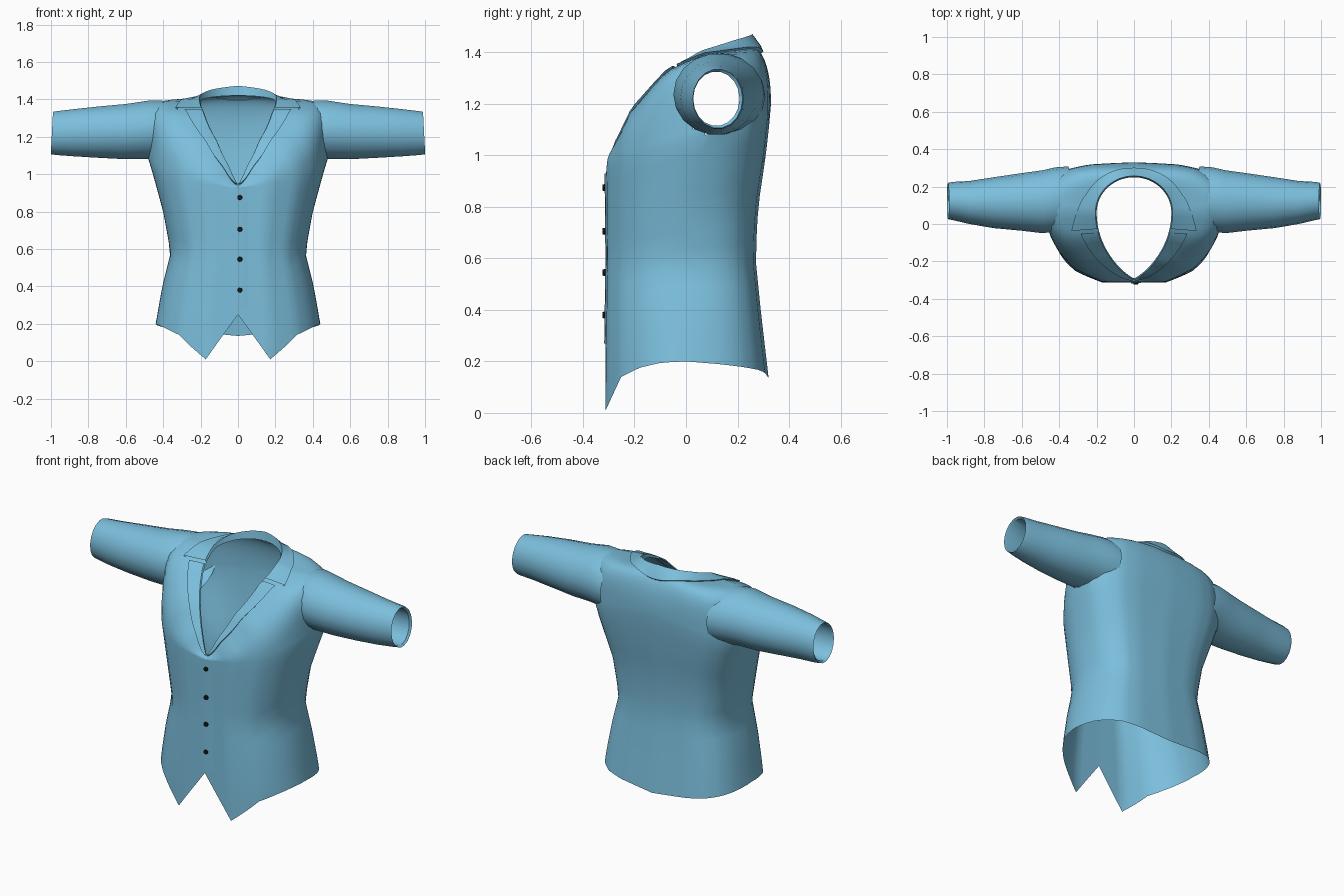
import bpy, bmesh, math
from mathutils import Vector

if "Cube" in bpy.data.objects:
    bpy.data.objects.remove(bpy.data.objects["Cube"])


def material(name, color):
    m = bpy.data.materials.new(name)
    m.use_nodes = True
    m.diffuse_color = color
    m.node_tree.nodes["Principled BSDF"].inputs["Base Color"].default_value = color
    return m


BLUE = material("blue cloth", (0.2, 0.52, 0.72, 1))
BLACK = material("black button", (0.01, 0.01, 0.01, 1))


def interp(table, v):
    """Piecewise linear lookup in a list of (key, value)."""
    if v <= table[0][0]:
        return table[0][1]
    for (a, p), (b, q) in zip(table, table[1:]):
        if v <= b:
            return p + (q - p) * (v - a) / (b - a)
    return table[-1][1]


def finish(name, bm, mat, angle=40):
    mesh = bpy.data.meshes.new(name)
    bm.to_mesh(mesh)
    bm.free()
    obj = bpy.data.objects.new(name, mesh)
    bpy.context.collection.objects.link(obj)
    mesh.materials.append(mat)
    bpy.ops.object.select_all(action="DESELECT")
    obj.select_set(True)
    bpy.context.view_layer.objects.active = obj
    bpy.ops.object.shade_smooth_by_angle(angle=math.radians(angle))
    return obj


def loft(rows, closed=False):
    """Skin a list of equally long point rows with quads."""
    bm = bmesh.new()
    grid = [[bm.verts.new(p) for p in row] for row in rows]
    for lo, hi in zip(grid, grid[1:]):
        n = len(lo)
        for i in range(n if closed else n - 1):
            j = (i + 1) % n
            bm.faces.new((lo[i], lo[j], hi[j], hi[i]))
    bmesh.ops.remove_doubles(bm, verts=bm.verts, dist=0.0005)
    bmesh.ops.recalc_face_normals(bm, faces=bm.faces)
    return bm


# Body measurements by height
WIDTH = [(0, .45), (.2, .44), (.4, .405), (.58, .36), (.8, .4), (1, .455), (1.1, .485)]
FRONT = [(.1, -.315), (.6, -.308), (1, -.312)]
BACK = [(.1, .325), (.4, .29), (.6, .27), (.8, .28), (1, .31), (1.18, .33)]
CENTRE = [(.8, 0), (1.1, .08)]
# Outline fullness, hem, chest line and shoulder roundness by angle from the front
FULL = [(0, 1), (22.5, .99), (45, .8), (60, .58), (75, .31), (90, 0),
        (105, .42), (120, .7), (135, .88), (150, .96), (180, 1)]
HEM = [(0, .25), (22.5, .01), (45, .14), (60, .175), (75, .195), (90, .2), (180, .135)]
CHEST = [(0, .925), (45, .97), (90, 1.08), (135, 1.14), (180, 1.2)]
ROUND = [(0, 1), (25, .85), (50, .72), (80, .27), (105, .27), (140, .55), (180, .9)]
NECK_Z = [(-.29, .94), (-.26, 1.04), (-.19, 1.18), (-.06, 1.33), (.06, 1.39), (.25, 1.42)]


def body_point(t, z):
    c = interp(CENTRE, z)
    edge = interp(FRONT if t < 90 else BACK, z)
    return Vector((interp(WIDTH, z) * math.sin(math.radians(t)),
                   c + (edge - c) * interp(FULL, t), z))


def neck_point(t):
    a = math.radians(t)
    cos, sin = math.cos(a), max(0, math.sin(a))
    y = .06 - (.35 if cos > 0 else .19) * cos
    return Vector((.2 * sin ** (1.6 if cos > 0 else 1), y, interp(NECK_Z, y)))


def column(t):
    """Points from the hem, up the body and over the shoulder to the neckline."""
    hem, chest = interp(HEM, t), interp(CHEST, t)
    pts = [body_point(t, hem + (chest - hem) * i / 12) for i in range(13)]
    low, top, n = pts[-1], neck_point(t), 2 / interp(ROUND, t)
    for i in range(1, 15):
        phi = math.pi / 2 * i / 14
        c, s = max(0, math.cos(phi)), math.sin(phi)
        r = (c ** n + s ** n) ** (-1 / n)
        p = low.lerp(top, 1 - c * r)
        p.z = low.z + (top.z - low.z) * s * r
        pts.append(p)
    return pts


def flip(p):
    return Vector((-p.x, p.y, p.z))


# Torso shell with armholes left open
STEPS = 32
half = [column(180 * i / STEPS) for i in range(STEPS + 1)]
around = half + [[flip(p) for p in col] for col in half[-2:0:-1]]
bm = loft([list(row) for row in zip(*around)], closed=True)
holes = []
for f in bm.faces:
    c = f.calc_center_median()
    if abs(c.x) > .38 and math.hypot(c.y - .118, c.z - 1.225) < .128:
        holes.append(f)
bmesh.ops.delete(bm, geom=holes, context="FACES")
finish("torso", bm, BLUE)

# Sleeves: x, centre y, centre z, half depth, half height; the last rings turn inward
SLEEVE = [(.35, .14, 1.23, .168, .152), (.42, .131, 1.239, .172, .158),
          (.49, .119, 1.237, .168, .158),
          (.6, .118, 1.228, .154, .15), (.75, .114, 1.225, .136, .139),
          (.88, .115, 1.222, .115, .128), (.97, .123, 1.22, .102, .119),
          (.995, .123, 1.22, .097, .115), (.985, .118, 1.22, .09, .106),
          (.85, .115, 1.22, .095, .108)]


def sleeve_ring(side, x, cy, cz, ry, rz, n=18):
    angles = [2 * math.pi * i / n for i in range(n)]
    return [Vector((side * (x - .006 * math.sin(a)), cy + ry * math.cos(a),
                    cz + rz * math.sin(a))) for a in angles]


for side, name in ((1, "left_sleeve"), (-1, "right_sleeve")):
    finish(name, loft([sleeve_ring(side, *r) for r in SLEEVE], closed=True), BLUE)


# Lapels and collar: folded bands laid on the shell beside the neckline
def down_from_neck(t, dist):
    pts = column(t)[::-1]
    for a, b in zip(pts, pts[1:]):
        step = (b - a).length
        if step >= dist and step > 0:
            return a.lerp(b, dist / step)
        dist -= step
    return pts[-1]


def band(start, stop, width, rise, lift, count):
    rows = []
    for i in range(count + 1):
        t = start + (stop - start) * i / count
        a = math.radians(t)
        out = Vector((.7 * math.sin(a), -.7 * math.cos(a), .6))
        w, h = interp(width, t), interp(rise, t)
        edge = neck_point(t)
        rim = edge + out * .01 + Vector((0, 0, h))
        mid = down_from_neck(t, w * .5) + out * (lift + h * .2)
        outer = down_from_neck(t, w)
        rows.append([edge, rim, mid, outer + out * lift, outer - out * .004])
    return rows


LAPEL_W = [(4, .008), (35, .05), (55, .07), (73, .09)]
COLLAR_W = [(76, .135), (90, .095), (115, .065), (180, .05)]
COLLAR_H = [(76, .004), (95, .014), (130, .032), (180, .046)]
for side, name in ((1, "left_lapel"), (-1, "right_lapel")):
    rows = band(4, 73, LAPEL_W, [(0, .002)], .014, 16)
    if side < 0:
        rows = [[flip(p) for p in r] for r in rows]
    finish(name, loft(rows), BLUE, 35)

rows = band(76, 180, COLLAR_W, COLLAR_H, .014, 20)
rows += [[flip(p) for p in r] for r in rows[-2::-1]]
finish("collar", loft(rows), BLUE, 35)

# Front overlap running from the lapels to the hem notch
rows = []
for i in range(9):
    z = .27 + .66 * i / 8
    y = interp(FRONT, z)
    rows.append([Vector((-.016, y, z)), Vector((-.016, y - .005, z)),
                 Vector((.012, y - .005, z)), Vector((.05, y, z))])
finish("front_overlap", loft(rows), BLUE)

# Buttons
for i, z in enumerate((.38, .545, .705, .875)):
    bm = bmesh.new()
    bmesh.ops.create_cone(bm, cap_ends=True, segments=8, radius1=.014, radius2=.012, depth=.012)
    for v in bm.verts:
        x, y, d = v.co
        v.co = (x + .01, -.318 - d, z + y)
    bmesh.ops.recalc_face_normals(bm, faces=bm.faces)
    finish("button_%d" % (i + 1), bm, BLACK, 30)
